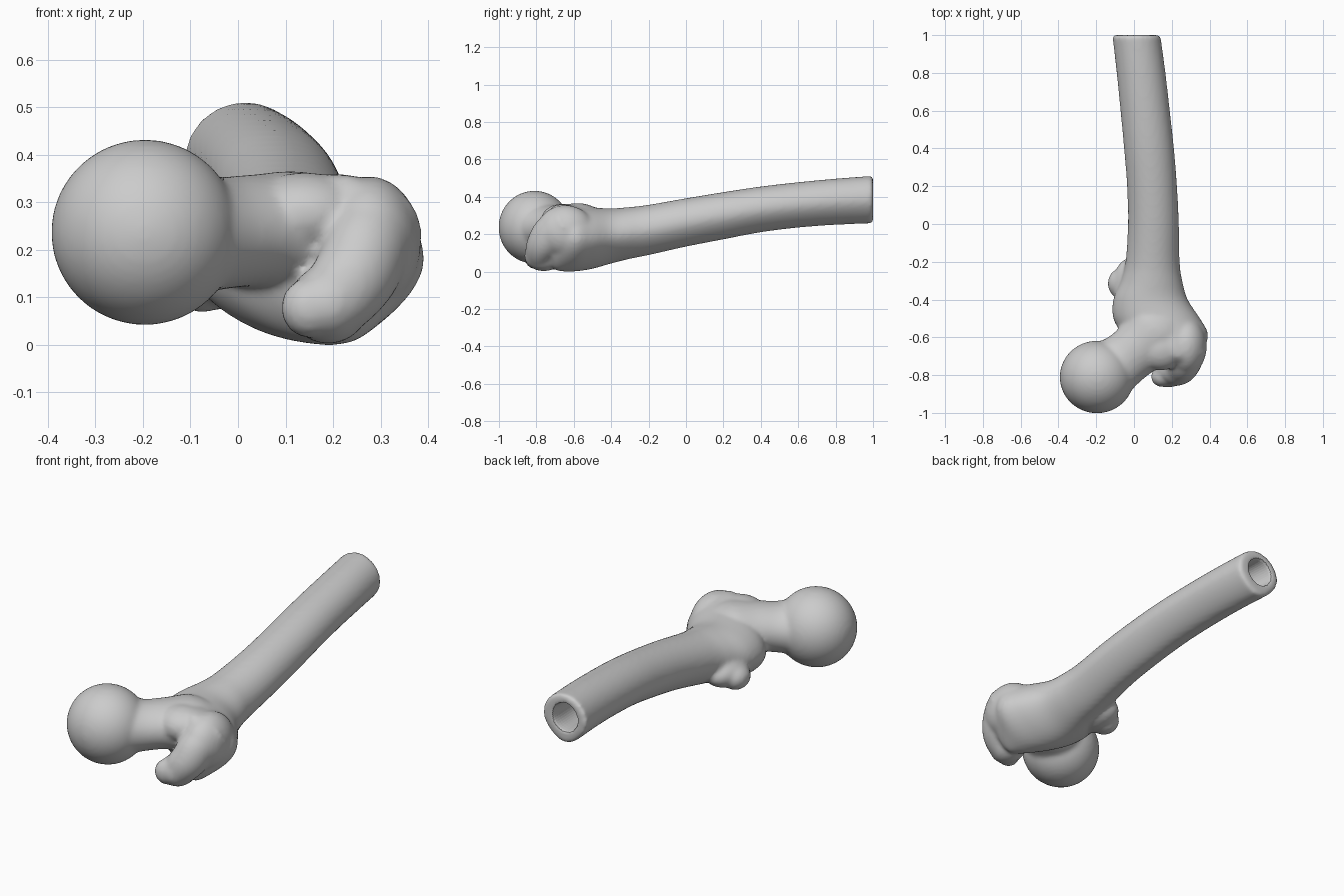
import bpy, bmesh, math
from mathutils import Vector

if "Cube" in bpy.data.objects:
    bpy.data.objects.remove(bpy.data.objects["Cube"])

N = 40


def spline(keys, steps=6):
    """Catmull-Rom interpolation of equal-length tuples."""
    out = []
    for i in range(len(keys) - 1):
        p0, p1, p2 = keys[max(i - 1, 0)], keys[i], keys[i + 1]
        p3 = keys[min(i + 2, len(keys) - 1)]
        for s in range(steps):
            t = s / steps
            out.append(tuple(0.5 * (2 * b + (c - a) * t + (2 * a - 5 * b + 4 * c - d) * t * t
                                    + (3 * b - a - 3 * c + d) * t ** 3)
                             for a, b, c, d in zip(p0, p1, p2, p3)))
    return out + [keys[-1]]


def loft(name, rings):
    """Skin closed rings of N points and cap both ends."""
    bm = bmesh.new()
    vs = [[bm.verts.new(p) for p in r] for r in rings]
    for a, b in zip(vs, vs[1:]):
        for i in range(N):
            j = (i + 1) % N
            bm.faces.new((a[i], a[j], b[j], b[i]))
    bm.faces.new(vs[0])
    bm.faces.new(vs[-1])
    bmesh.ops.recalc_face_normals(bm, faces=bm.faces)
    me = bpy.data.meshes.new(name)
    bm.to_mesh(me)
    bm.free()
    ob = bpy.data.objects.new(name, me)
    bpy.context.collection.objects.link(ob)
    return ob


def section_loft(name, keys, ridge=0.0):
    """Keys: y, x min, x max, z min, z max; ridge narrows the underside."""
    rings = []
    for y, x0, x1, z0, z1 in spline(keys):
        ring = []
        for i in range(N):
            a = 2 * math.pi * i / N
            c, s = math.cos(a), math.sin(a)
            w = 1 - ridge * max(0, -s) ** 1.5
            ring.append(((x0 + x1) / 2 + (x1 - x0) / 2 * c * w, y,
                         (z0 + z1) / 2 + (z1 - z0) / 2 * s))
        rings.append(ring)
    return loft(name, rings)


def tube(name, keys):
    """Keys: x, y, z, sideways radius, upward radius."""
    pts = spline(keys)
    rings = []
    for k, (x, y, z, a, b) in enumerate(pts):
        p, q = pts[max(k - 1, 0)], pts[min(k + 1, len(pts) - 1)]
        d = (Vector(q[:3]) - Vector(p[:3])).normalized()
        side = d.cross(Vector((0, 0, 1))).normalized()
        up = side.cross(d)
        rings.append([Vector((x, y, z)) + side * a * math.cos(2 * math.pi * i / N)
                      + up * b * math.sin(2 * math.pi * i / N) for i in range(N)])
    return loft(name, rings)


def ball(name, loc, radii, rot=(0, 0, 0)):
    bpy.ops.mesh.primitive_uv_sphere_add(segments=64, ring_count=32, radius=1,
                                         location=loc, rotation=rot)
    ob = bpy.context.object
    ob.name = name
    ob.scale = radii
    return ob


# Shaft, flaring into the base of the trochanters
shaft = section_loft("femur", [
    (1.0, -0.115, 0.14, 0.258, 0.512), (0.8, -0.092, 0.167, 0.25, 0.497),
    (0.6, -0.072, 0.19, 0.235, 0.478), (0.4, -0.053, 0.212, 0.21, 0.455),
    (0.2, -0.037, 0.228, 0.172, 0.425), (0.0, -0.032, 0.238, 0.133, 0.392),
    (-0.2, -0.045, 0.242, 0.088, 0.357), (-0.3, -0.07, 0.256, 0.068, 0.345),
    (-0.4, -0.11, 0.285, 0.043, 0.338), (-0.5, -0.11, 0.35, 0.015, 0.343),
    (-0.58, -0.06, 0.392, 0.002, 0.35), (-0.65, 0.03, 0.375, 0.0, 0.36),
    (-0.70, 0.11, 0.345, 0.01, 0.355), (-0.73, 0.17, 0.32, 0.06, 0.33)], 0.25)

parts = [
    # Head and the neck joining it to the shaft
    ball("head", (-0.196, -0.81, 0.237), (0.197, 0.192, 0.195)),
    tube("neck", [(-0.14, -0.78, 0.235, 0.165, 0.145), (-0.05, -0.715, 0.235, 0.145, 0.12),
                  (0.03, -0.65, 0.24, 0.15, 0.118), (0.12, -0.57, 0.235, 0.18, 0.13),
                  (0.17, -0.50, 0.225, 0.15, 0.11)]),
    ball("neck_upper_bridge", (0.14, -0.66, 0.275), (0.13, 0.115, 0.088)),
    # Greater trochanter: outer mass and the hooked crest
    ball("greater_trochanter", (0.275, -0.645, 0.215), (0.11, 0.155, 0.14)),
    tube("trochanter_hook", [(0.29, -0.64, 0.25, 0.1, 0.1), (0.272, -0.72, 0.205, 0.09, 0.1),
                             (0.245, -0.765, 0.145, 0.085, 0.09),
                             (0.20, -0.79, 0.095, 0.072, 0.08),
                             (0.15, -0.808, 0.075, 0.055, 0.06)]),
    ball("hook_tip", (0.152, -0.808, 0.078), (0.062, 0.056, 0.064)),
    ball("hook_base", (0.19, -0.76, 0.085), (0.085, 0.105, 0.083)),
    # Lesser trochanter
    ball("lesser_trochanter", (-0.075, -0.315, 0.13), (0.064, 0.078, 0.062)),
    ball("lesser_trochanter_root", (-0.02, -0.32, 0.15), (0.09, 0.14, 0.075)),
]

# Join and fuse into one continuous bone
bpy.ops.object.select_all(action='DESELECT')
for ob in parts + [shaft]:
    ob.select_set(True)
bpy.context.view_layer.objects.active = shaft
bpy.ops.object.join()
femur = bpy.context.object
femur.name = "femur"
rm = femur.modifiers.new("fuse", 'REMESH')
rm.mode = 'VOXEL'
rm.voxel_size = 0.011

# Marrow canal opening at the cut end
canal = section_loft("marrow_canal_cutter", [
    (1.05, -0.075, 0.095, 0.305, 0.48), (0.97, -0.06, 0.08, 0.32, 0.465),
    (0.8, -0.03, 0.105, 0.305, 0.445), (0.5, -0.005, 0.14, 0.27, 0.405),
    (0.2, 0.04, 0.155, 0.245, 0.355)])
canal.hide_render = True
canal.hide_set(True)
cut = femur.modifiers.new("canal", 'BOOLEAN')
cut.operation = 'DIFFERENCE'
cut.solver = 'EXACT'
cut.object = canal

# Blend the joints
sm = femur.modifiers.new("soften", 'SMOOTH')
sm.factor = 0.5
sm.iterations = 8
for p in femur.data.polygons:
    p.use_smooth = True
rm.use_smooth_shade = True
